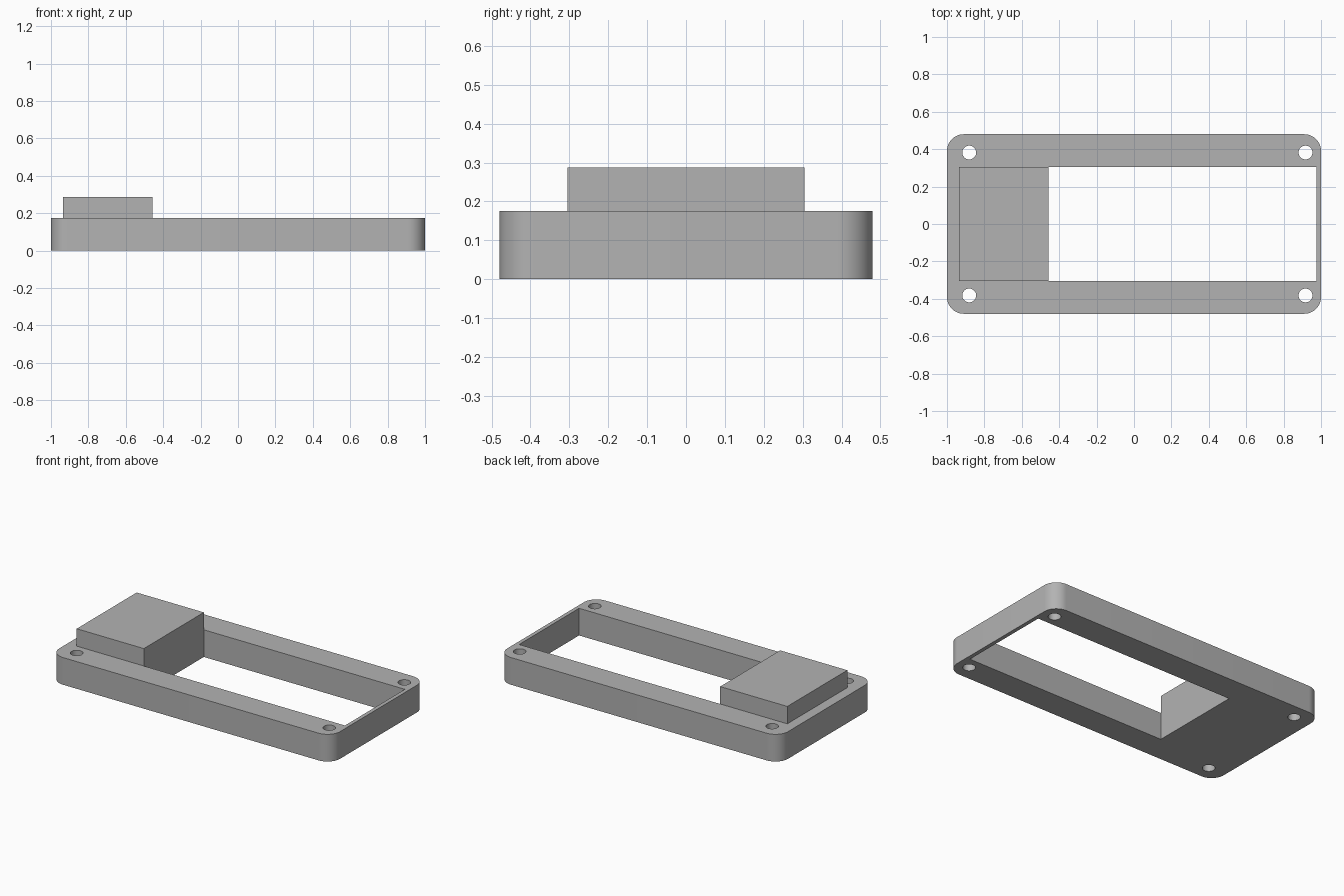
import bpy, bmesh, math

if "Cube" in bpy.data.objects:
    bpy.data.objects.remove(bpy.data.objects["Cube"])

HALF_X, HALF_Y, HEIGHT = 1.0, 0.48, 0.175
BLOCK_TOP, BLOCK_X0, OPEN_X0, OPEN_X1, OPEN_Y = 0.287, -0.935, -0.457, 0.975, 0.305
CORNER, HOLE = 0.09, 0.037

grey = bpy.data.materials.new("plain grey")
grey.diffuse_color = (0.45, 0.45, 0.45, 1)
grey.use_nodes = True
grey.node_tree.nodes["Principled BSDF"].inputs["Base Color"].default_value = grey.diffuse_color


def prism(name, outline, z0, z1):
    """Extrude a closed counter-clockwise outline between two heights."""
    bm = bmesh.new()
    base = bm.faces.new([bm.verts.new((x, y, z0)) for x, y in outline])
    new = bmesh.ops.extrude_face_region(bm, geom=[base])["geom"]
    top = [v for v in new if isinstance(v, bmesh.types.BMVert)]
    bmesh.ops.translate(bm, verts=top, vec=(0, 0, z1 - z0))
    bmesh.ops.recalc_face_normals(bm, faces=bm.faces)
    mesh = bpy.data.meshes.new(name)
    bm.to_mesh(mesh)
    bm.free()
    mesh.materials.append(grey)
    obj = bpy.data.objects.new(name, mesh)
    bpy.context.collection.objects.link(obj)
    return obj


def arc(cx, cy, r, start, sweep, n):
    return [(cx + r * math.cos(math.radians(start + sweep * i / n)),
             cy + r * math.sin(math.radians(start + sweep * i / n))) for i in range(n + 1)]


def rect(x0, x1, y):
    return [(x0, -y), (x1, -y), (x1, y), (x0, y)]


def combine(target, tool, operation):
    """Apply a boolean and remove the tool object."""
    mod = target.modifiers.new(operation.lower(), "BOOLEAN")
    mod.object, mod.operation, mod.solver = tool, operation, "EXACT"
    bpy.context.view_layer.objects.active = target
    bpy.ops.object.modifier_apply(modifier=mod.name)
    bpy.data.objects.remove(tool)


# Rounded frame body
ix, iy = HALF_X - CORNER, HALF_Y - CORNER
outline = []
for k, (sx, sy) in enumerate([(1, 1), (-1, 1), (-1, -1), (1, -1)]):
    outline += arc(sx * ix, sy * iy, CORNER, 90 * k, 90, 12)
frame = prism("frame", outline, 0, HEIGHT)

# Raised block, merged into the solid end of the frame
combine(frame, prism("raised_block", rect(BLOCK_X0, -0.4, OPEN_Y), 0.05, BLOCK_TOP), "UNION")

# Rectangular opening, which also trims the inner face of the block
combine(frame, prism("opening_cutter", rect(OPEN_X0, OPEN_X1, OPEN_Y), -0.1, 0.5), "DIFFERENCE")

# Screw holes in the four corners
for x in (-0.881, 0.917):
    for y in (-0.382, 0.382):
        circle = arc(x, y, HOLE, 0, 360, 32)[:-1]
        combine(frame, prism("hole_cutter", circle, -0.1, 0.3), "DIFFERENCE")

# Smooth corners and holes, crisp edges elsewhere
bpy.ops.object.select_all(action="DESELECT")
frame.select_set(True)
bpy.context.view_layer.objects.active = frame
bpy.ops.object.shade_smooth_by_angle(angle=math.radians(30))
